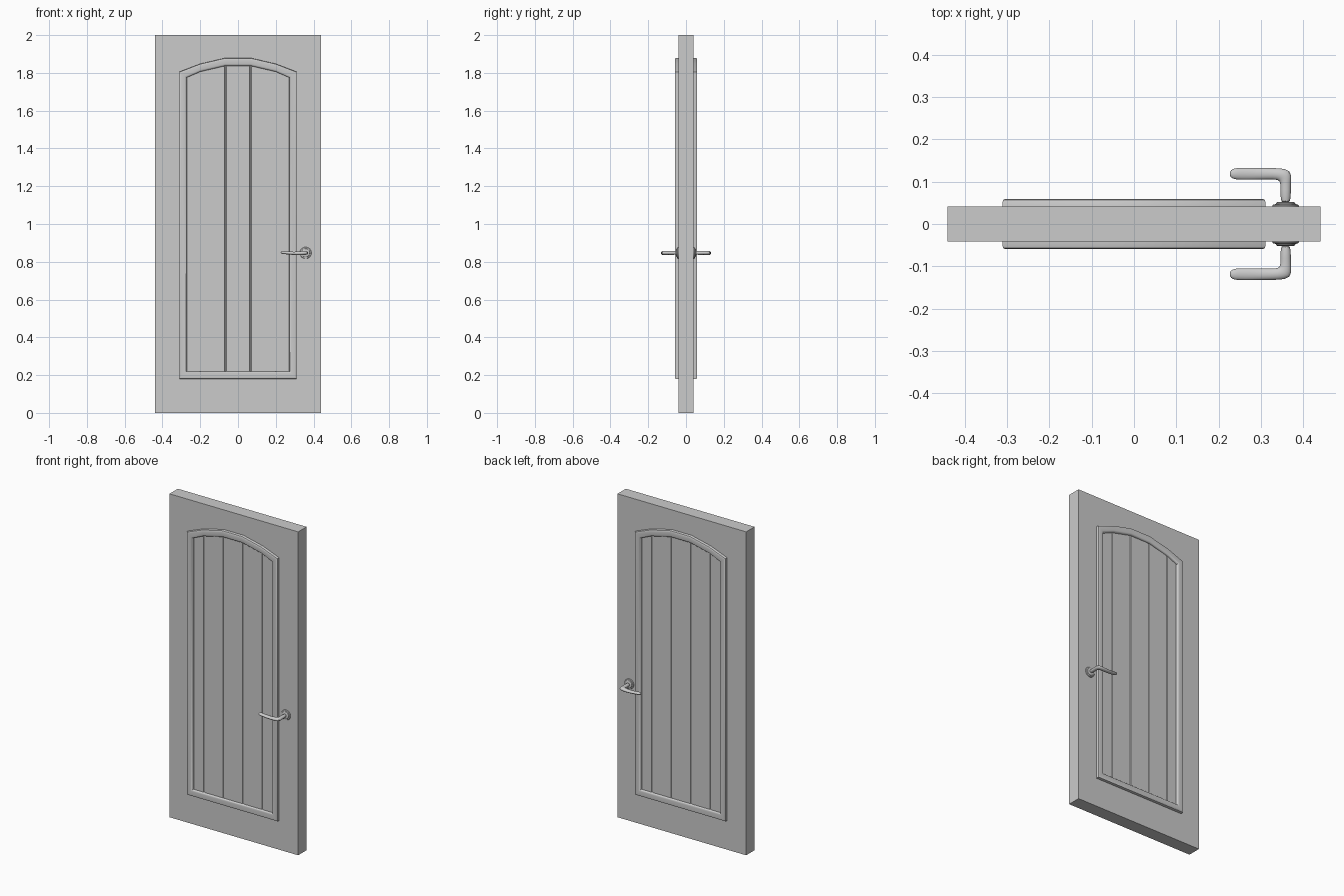
import bpy, bmesh, math
from mathutils import Vector

if "Cube" in bpy.data.objects:
    bpy.data.objects.remove(bpy.data.objects["Cube"])

SLAB = 0.041          # half thickness of the door
HX, HZ = 0.358, 0.847  # handle pivot


def finish(name, bm, mirror=True, smooth=None):
    bmesh.ops.recalc_face_normals(bm, faces=bm.faces[:])
    me = bpy.data.meshes.new(name)
    bm.to_mesh(me)
    bm.free()
    ob = bpy.data.objects.new(name, me)
    bpy.context.collection.objects.link(ob)
    if mirror:  # repeat on the back of the door
        m = ob.modifiers.new("both_sides", 'MIRROR')
        m.use_axis = (False, True, False)
        m.use_mirror_merge = False
    if smooth:
        bpy.ops.object.select_all(action='DESELECT')
        ob.select_set(True)
        bpy.context.view_layer.objects.active = ob
        bpy.ops.object.shade_smooth_by_angle(angle=math.radians(smooth))
    return ob


def skin(bm, rings, caps=True, closed=False):
    vr = [[bm.verts.new(p) for p in r] for r in rings]
    n = len(vr[0])
    for a, b in zip(vr, vr[1:] + (vr[:1] if closed else [])):
        for i in range(n):
            bm.faces.new((a[i], a[(i + 1) % n], b[(i + 1) % n], b[i]))
    if caps and not closed:
        bm.faces.new(vr[0])
        bm.faces.new(vr[-1])


# Door slab
bm = bmesh.new()
bmesh.ops.create_cube(bm, size=1)
for v in bm.verts:
    v.co = Vector((v.co.x * 0.88, v.co.y * 2 * SLAB, v.co.z * 2 + 1))
finish("door_slab", bm, mirror=False)

# Arched moulding: outer and inner half outlines, blended across the section
outer = [(0.31, 0.18), (0.31, 1.806), (0.2, 1.848), (0.067, 1.879)]
inner = [(0.272, 0.22), (0.272, 1.775), (0.2, 1.806), (0.067, 1.837)]


def outline(t, y):
    half = [(a[0] + (b[0] - a[0]) * t, a[1] + (b[1] - a[1]) * t)
            for a, b in zip(outer, inner)]
    pts = half + [(-x, z) for x, z in reversed(half)]
    return [(x, -y, z) for x, z in pts]


section = [(0, 0.035), (0, 0.053), (0.04, 0.057), (0.14, 0.059), (0.25, 0.0595),
           (0.75, 0.0595), (0.88, 0.058), (0.97, 0.054), (1, 0.05), (1, 0.035)]
bm = bmesh.new()
skin(bm, [outline(t, y) for t, y in section], closed=True)
finish("arched_moulding", bm, smooth=35)

# Vertical planks with narrow chamfered gaps
edges = [-0.275, -0.2, -0.067, 0.067, 0.2, 0.275]


def arch_z(x):
    x = abs(x)
    for (x1, z1), (x0, z0) in zip(inner[1:], inner[2:]):
        if x >= x0:
            return z0 + (z1 - z0) * (x - x0) / (x1 - x0)
    return inner[-1][1]


bm = bmesh.new()
for x0, x1 in zip(edges, edges[1:]):
    rings = []
    for y, g in ((0.035, 0.003), (0.043, 0.003), (0.046, 0.005)):
        a, b = x0 + g, x1 - g
        rings.append([(a, -y, 0.215), (b, -y, 0.215),
                      (b, -y, arch_z(b) + 0.004), (a, -y, arch_z(a) + 0.004)])
    skin(bm, rings)
finish("planks", bm)

# Round stepped rosette
bm = bmesh.new()
profile = [(0.031, 0.038), (0.031, 0.044), (0.029, 0.046), (0.023, 0.047),
           (0.022, 0.050), (0.019, 0.052), (0.012, 0.052)]
N = 32
skin(bm, [[(HX + r * math.cos(2 * math.pi * i / N), -y,
            HZ + r * math.sin(2 * math.pi * i / N)) for i in range(N)]
          for r, y in profile])
finish("handle_rosette", bm, smooth=35)

# Lever: x, y, z offset, heading angle (0 = outward, 90 = along -x), half width, half height
path = [(0.358, 0.045, 0, 0, 0.0125, 0.0115),
        (0.358, 0.085, 0, 0, 0.0125, 0.010),
        (0.358, 0.100, 0, 5, 0.0130, 0.010),
        (0.357, 0.115, 0, 42, 0.0205, 0.011),
        (0.340, 0.1185, -0.001, 85, 0.0140, 0.011),
        (0.315, 0.1185, -0.003, 90, 0.0135, 0.009),
        (0.280, 0.1185, -0.002, 90, 0.0142, 0.008),
        (0.250, 0.1185, 0.001, 90, 0.0145, 0.008),
        (0.236, 0.1185, 0.002, 90, 0.0130, 0.008),
        (0.229, 0.1185, 0.002, 90, 0.0090, 0.006),
        (0.226, 0.1185, 0.002, 90, 0.0040, 0.003)]
bm = bmesh.new()
rings = []
for x, y, dz, ang, w, h in path:
    a = math.radians(ang)
    side = Vector((math.cos(a), -math.sin(a), 0))  # across the heading
    c = Vector((x, -y, HZ + dz))
    ring = []
    for i in range(16):
        t = 2 * math.pi * i / 16
        ring.append(c + Vector((side.x, side.y, 0)) * w * math.cos(t)
                    + Vector((0, 0, h * math.sin(t))))
    rings.append(ring)
skin(bm, rings)
lever = finish("handle_lever", bm, smooth=60)
sub = lever.modifiers.new("soften", 'SUBSURF')
sub.levels = sub.render_levels = 1
